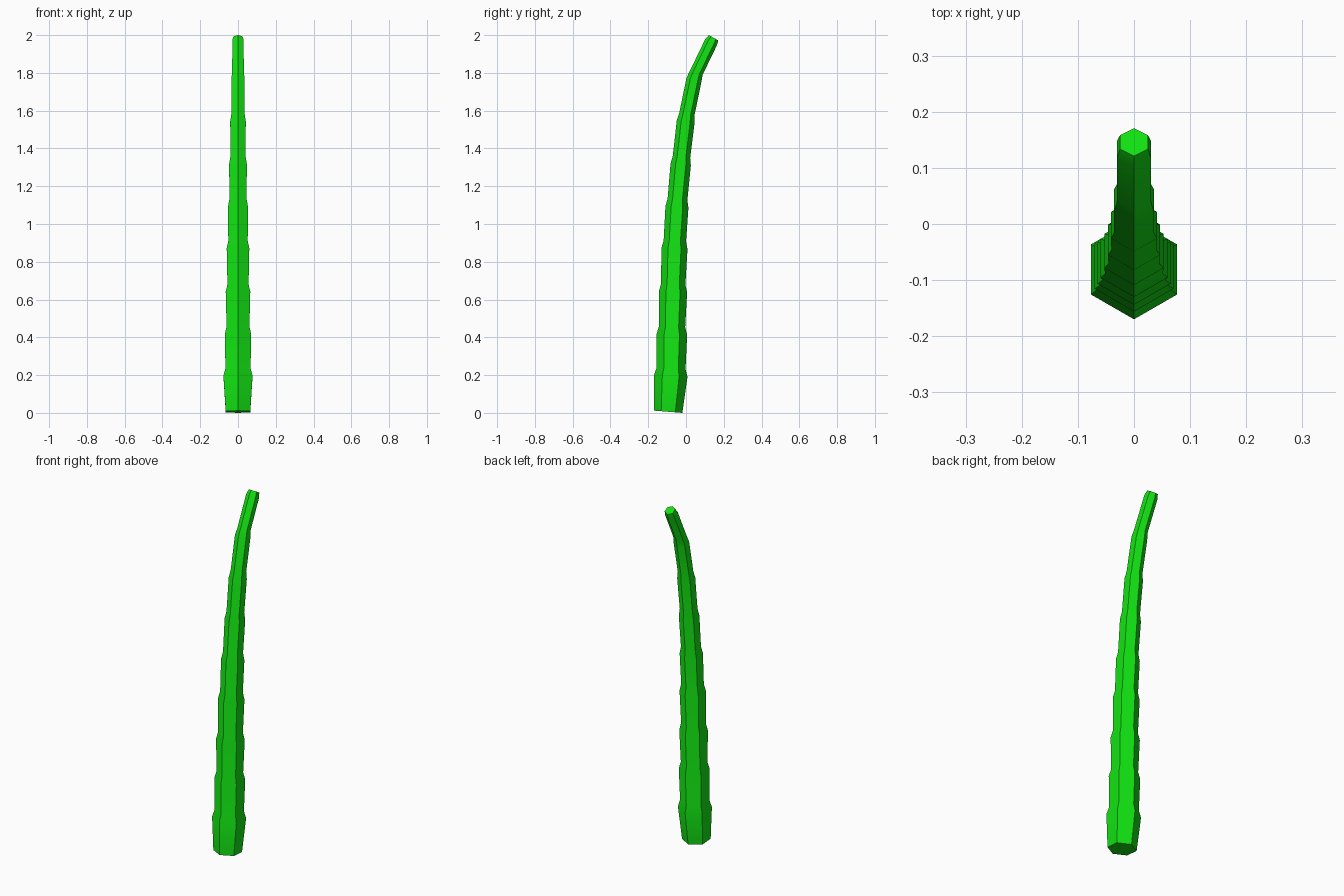
import bpy, bmesh
from math import atan2, cos, sin, pi
from mathutils import Matrix, Vector

cube = bpy.data.objects.get("Cube")
if cube:
    bpy.data.objects.remove(cube, do_unlink=True)

SIDES = 6
GAP = 0.04      # length of the pinch above each joint
PINCH = 0.86    # how far the stalk narrows there

# Flared joints of the stalk: (y, z, radius)
joints = [
    (-0.081, 0.195, 0.089), (-0.075, 0.415, 0.081), (-0.069, 0.64, 0.075),
    (-0.061, 0.87, 0.069), (-0.048, 1.09, 0.061), (-0.028, 1.315, 0.054),
    (-0.002, 1.54, 0.0475), (0.042, 1.762, 0.041), (0.133, 1.963, 0.035),
]


def lean_between(a, b):
    return atan2(b[0] - a[0], b[1] - a[1])


# Rings along the stalk: (y, z, radius, lean)
rings = [(-0.094, 0.006, 0.075, 0.08)]
for i, (y, z, r) in enumerate(joints[:-1]):
    below = joints[i - 1] if i else rings[0]
    lean_in = lean_between(below, joints[i])
    lean_out = lean_between(joints[i], joints[i + 1])
    mid = (lean_in + lean_out) / 2
    rings.append((y, z, r, mid))
    rings.append((y + GAP * sin(mid), z + GAP * cos(mid), r * PINCH, mid))
rings.append((*joints[-1], 0.5))
rings.append((0.146, 1.986, 0.0285, 0.52))

# Skin the rings into one closed stalk
bm = bmesh.new()
loops = []
for y, z, r, lean in rings:
    turn = Matrix.Rotation(-lean, 3, 'X')
    loop = []
    for k in range(SIDES):
        a = pi / 2 + 2 * pi * k / SIDES
        loop.append(bm.verts.new(Vector((0, y, z)) + turn @ Vector((r * cos(a), r * sin(a), 0))))
    loops.append(loop)
for low, high in zip(loops, loops[1:]):
    for k in range(SIDES):
        n = (k + 1) % SIDES
        bm.faces.new((low[k], low[n], high[n], high[k]))
bm.faces.new(loops[0][::-1])
bm.faces.new(loops[-1])
bmesh.ops.recalc_face_normals(bm, faces=bm.faces)

mesh = bpy.data.meshes.new("stalk")
bm.to_mesh(mesh)
bm.free()
stalk = bpy.data.objects.new("stalk", mesh)
bpy.context.collection.objects.link(stalk)

# Bright green
green = bpy.data.materials.new("bright_green")
green.use_nodes = True
colour = (0.006, 0.75, 0.006, 1)
green.diffuse_color = colour
green.node_tree.nodes["Principled BSDF"].inputs["Base Color"].default_value = colour
mesh.materials.append(green)

# Soft joints, crisp long edges
bpy.ops.object.select_all(action='DESELECT')
stalk.select_set(True)
bpy.context.view_layer.objects.active = stalk
bpy.ops.object.shade_smooth_by_angle(angle=pi / 6)
